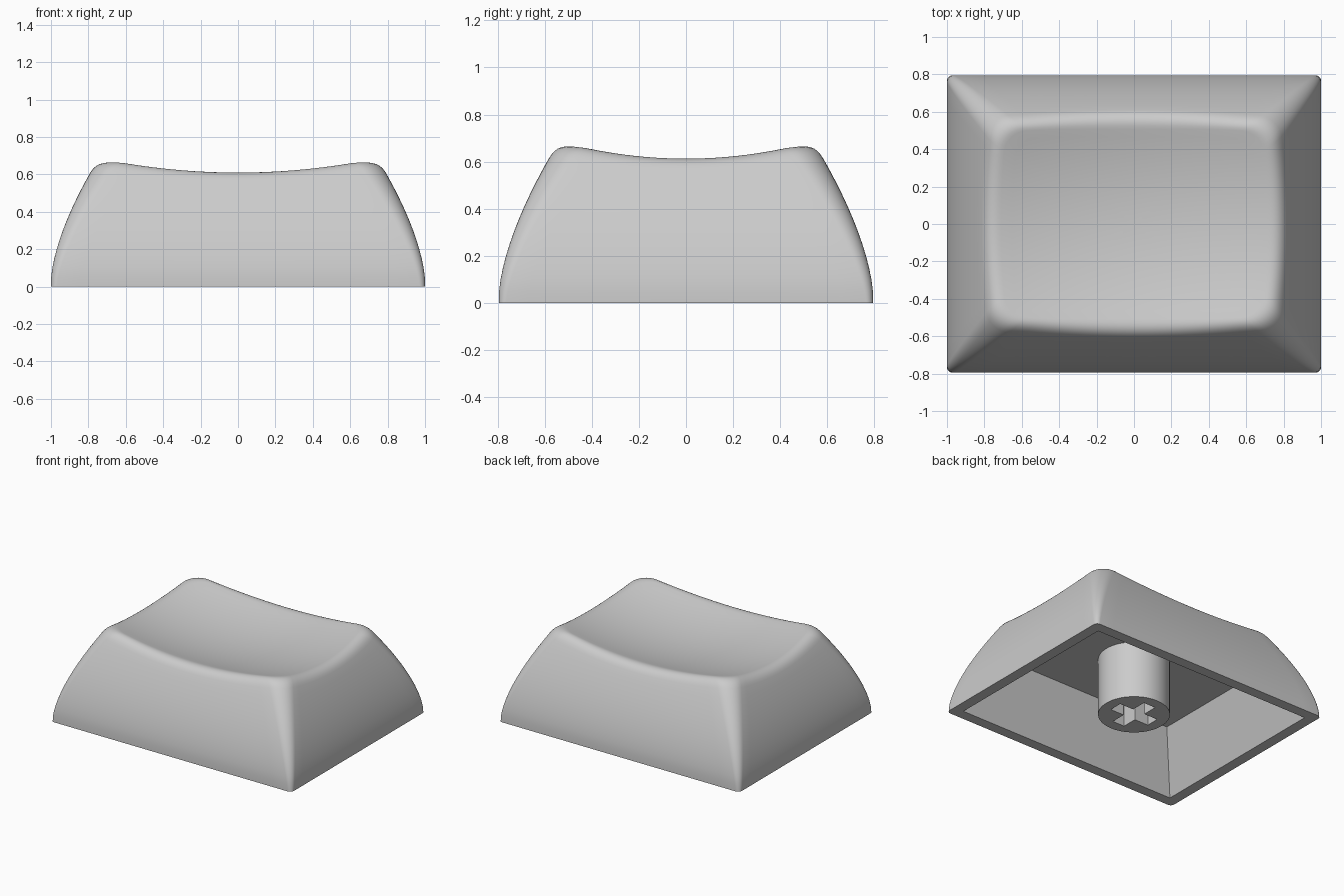
import bpy, bmesh, math
from mathutils import Vector

if "Cube" in bpy.data.objects:
    bpy.data.objects.remove(bpy.data.objects["Cube"])

grey = bpy.data.materials.new("light grey plastic")
grey.use_nodes = True
grey.diffuse_color = (0.6, 0.6, 0.6, 1)
grey.node_tree.nodes["Principled BSDF"].inputs["Base Color"].default_value = (0.6, 0.6, 0.6, 1)

HALF_X, HALF_Y = 1.0, 0.795
CEILING = 0.43
ARC, SIDE = 8, 16          # segments per rounded corner and per straight side


def perimeter(hx, hy, r, z):
    """Rounded rectangle; every call gives the same number of points."""
    corners = []
    for q, (sx, sy) in enumerate([(1, 1), (-1, 1), (-1, -1), (1, -1)]):
        c = Vector((sx * (hx - r), sy * (hy - r), z))
        angles = [math.pi / 2 * (q + k / ARC) for k in range(ARC + 1)]
        corners.append([c + Vector((math.cos(a), math.sin(a), 0)) * r for a in angles])
    pts = []
    for q, arc in enumerate(corners):
        pts += arc
        nxt = corners[(q + 1) % 4][0]
        pts += [arc[-1].lerp(nxt, k / SIDE) for k in range(1, SIDE)]
    return pts


def wall(z):
    """Outer wall section: bows inward and gets rounder with height."""
    inset = 0.495 * max(z - 0.03, 0) ** 1.57
    return perimeter(HALF_X - inset, HALF_Y - inset, 0.03 + 0.14 * z, z)


def dish(x, y):
    return 0.533 + 0.092 * ((x / 0.78) ** 2 + (y / 0.575) ** 2)


def on_dish(p, scale):
    return Vector((p.x * scale, p.y * scale, dish(p.x * scale, p.y * scale)))


# Edge where the wall meets the dished top
count = len(wall(0))
edge = []
for j in range(count):
    z = 0.62
    for _ in range(8):
        p = wall(z)[j]
        z = dish(p.x, p.y)
    edge.append(wall(z)[j])

# Rings from the cavity ceiling, down, around the lip, up the wall and over the rim
rings = [perimeter(0.76, 0.557, 0, CEILING), perimeter(0.92, 0.715, 0, 0)]
FILLET = 0.06
for k in range(13):
    t = k / 12
    rings.append([wall((e.z - FILLET) * t)[j] for j, e in enumerate(edge)])
start = rings[-1]
end = [on_dish(e, 1 - 0.07 / e.xy.length) for e in edge]
for k in range(1, 8):
    t = k / 7
    rings.append([a * (1 - t) ** 2 + e * 2 * t * (1 - t) + b * t * t
                  for a, e, b in zip(start, edge, end)])
for k in range(1, 12):
    rings.append([on_dish(p, 1 - k / 12) for p in end])

bm = bmesh.new()
loops = [[bm.verts.new(p) for p in ring] for ring in rings]
for lo, hi in zip(loops, loops[1:]):
    for j in range(count):
        n = (j + 1) % count
        bm.faces.new((lo[j], lo[n], hi[n], hi[j]))
centre = bm.verts.new((0, 0, dish(0, 0)))
for j in range(count):
    bm.faces.new((loops[-1][j], loops[-1][(j + 1) % count], centre))
bm.faces.new(loops[0][::-1])
bmesh.ops.remove_doubles(bm, verts=bm.verts, dist=0.0001)
bmesh.ops.recalc_face_normals(bm, faces=bm.faces)
mesh = bpy.data.meshes.new("keycap_shell")
bm.to_mesh(mesh)
bm.free()
shell = bpy.data.objects.new("keycap_shell", mesh)
bpy.context.collection.objects.link(shell)

# Stem: round post with a cross-shaped socket
ARM, W = 0.165, 0.05
quarter = [(ARM, -W), (ARM, W), (W, W)]
cross = []
for q in range(4):
    c, s = round(math.cos(q * math.pi / 2)), round(math.sin(q * math.pi / 2))
    cross += [(x * c - y * s, x * s + y * c) for x, y in quarter]
circle = [(0.245 * math.cos(a), 0.245 * math.sin(a))
          for a in (2 * math.pi * k / 64 for k in range(64))]
curve = bpy.data.curves.new("stem", "CURVE")
curve.dimensions = "2D"
curve.fill_mode = "BOTH"
curve.extrude = CEILING / 2
for outline in (circle, cross):
    spline = curve.splines.new("POLY")
    spline.points.add(len(outline) - 1)
    for point, (x, y) in zip(spline.points, outline):
        point.co = (x, y, 0, 1)
    spline.use_cyclic_u = True
stem = bpy.data.objects.new("stem", curve)
stem.location.z = CEILING / 2
bpy.context.collection.objects.link(stem)

# Turn the stem into a mesh, then shade both parts
bpy.ops.object.select_all(action="DESELECT")
stem.select_set(True)
bpy.context.view_layer.objects.active = stem
bpy.ops.object.convert(target="MESH")
stem = bpy.context.view_layer.objects.active
for obj in (shell, stem):
    obj.data.materials.clear()
    obj.data.materials.append(grey)
    bpy.ops.object.select_all(action="DESELECT")
    obj.select_set(True)
    bpy.context.view_layer.objects.active = obj
    bpy.ops.object.shade_smooth_by_angle(angle=math.radians(30))
